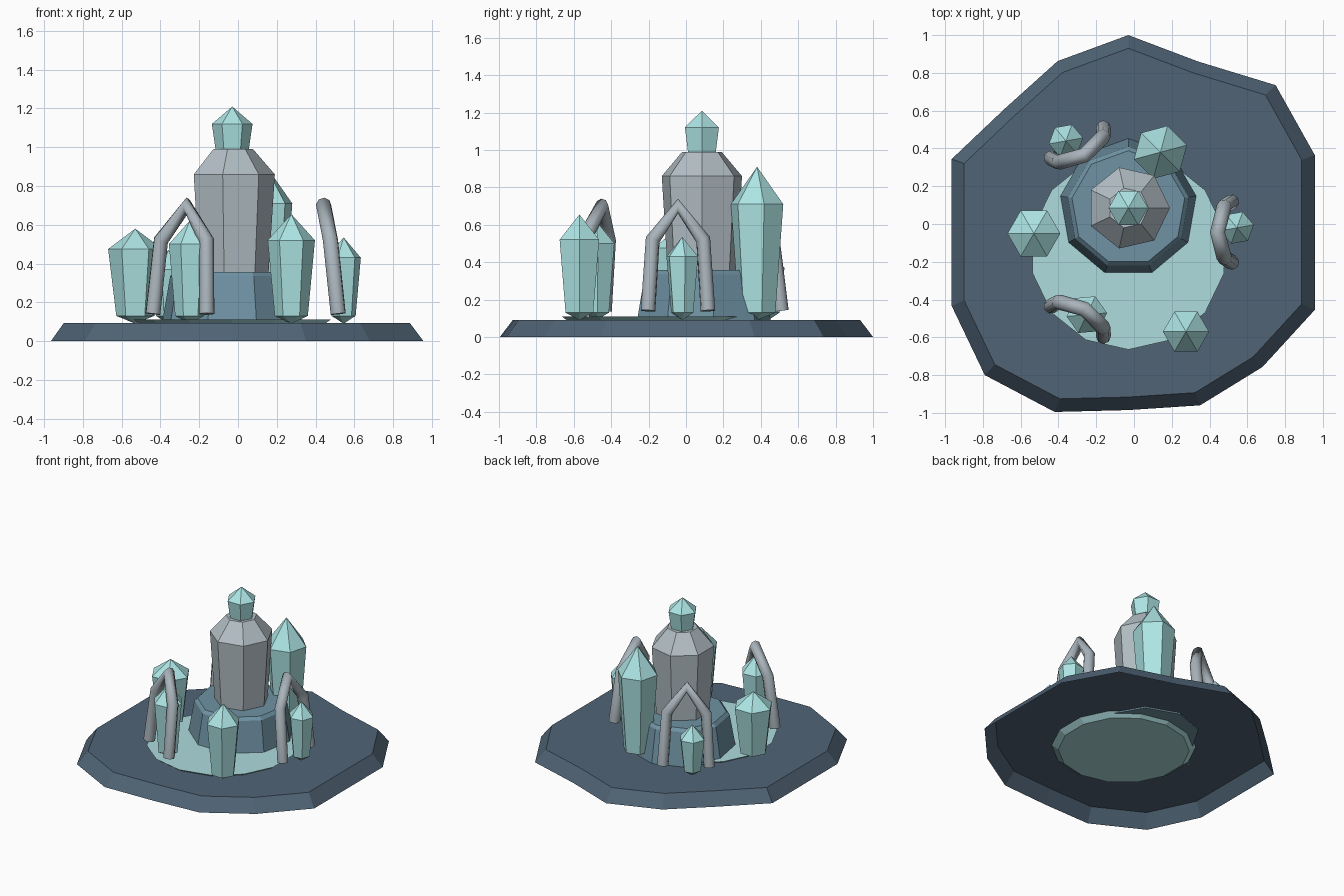
import bpy
from math import sin, cos, pi, radians

if "Cube" in bpy.data.objects:
    bpy.data.objects.remove(bpy.data.objects["Cube"])


def material(name, rgb):
    m = bpy.data.materials.new(name)
    m.diffuse_color = (*rgb, 1)
    m.use_nodes = True
    m.node_tree.nodes["Principled BSDF"].inputs["Base Color"].default_value = m.diffuse_color
    return m


SLATE = material("dark_slate", (0.08, 0.127, 0.18))
STONE = material("blue_stone", (0.16, 0.29, 0.37))
PALE = material("pale_stone", (0.45, 0.52, 0.56))
HORN = material("arch_grey", (0.40, 0.46, 0.50))
WATER = material("water", (0.42, 0.72, 0.73))
CRYSTAL = material("crystal", (0.42, 0.78, 0.78))


def loft(name, rings, mat, bottom=True, top=True):
    """Join rings of equal length with quads; a one-point ring makes a tip."""
    verts, faces, idx = [], [], []
    for ring in rings:
        idx.append(list(range(len(verts), len(verts) + len(ring))))
        verts += ring
    for a, b in zip(idx, idx[1:]):
        n = max(len(a), len(b))
        for i in range(n):
            j = (i + 1) % n
            if len(a) == 1:
                faces.append((a[0], b[j], b[i]))
            elif len(b) == 1:
                faces.append((a[i], a[j], b[0]))
            else:
                faces.append((a[i], a[j], b[j], b[i]))
    if bottom and len(idx[0]) > 2:
        faces.append(idx[0][::-1])
    if top and len(idx[-1]) > 2:
        faces.append(idx[-1])
    me = bpy.data.meshes.new(name)
    me.from_pydata(verts, [], faces)
    me.materials.append(mat)
    ob = bpy.data.objects.new(name, me)
    bpy.context.collection.objects.link(ob)
    return ob


def prism(name, x, y, n, turn, profile, mat):
    """Faceted turned solid from (radius, z) pairs; radius 0 is a tip."""
    rings = []
    for r, z in profile:
        rings.append([(x, y, z)] if r == 0 else [
            (x + r * cos(turn + 2 * pi * i / n), y + r * sin(turn + 2 * pi * i / n), z)
            for i in range(n)])
    return loft(name, rings, mat)


# Irregular ground slab, bevelled edge, open underneath
outline = [(-.03, 1), (-.405, .862), (-.685, .61), (-.965, .344), (-.965, -.434),
           (-.79, -.80), (-.42, -.995), (-.03, -.985), (.35, -.96), (.68, -.757),
           (.957, -.455), (.957, .365), (.75, .735), (.34, .86)]
loft("ground_slab", [
    [(x, y, 0) for x, y in outline],
    [(-.03 + (x + .03) * .93, y * .93, .092) for x, y in outline]],
    SLATE, bottom=False)

# Shallow pool
prism("pool", -.03, -.145, 14, pi / 2, [(.45, .06), (.52, .11)], WATER)

# Central tower
prism("tower_foot", -.03, .085, 9, pi / 2,
      [(.37, .08), (.325, .335), (.303, .357)], STONE)
prism("tower_column", -.03, .085, 7, 0,
      [(.187, .34), (.22, .86), (.108, .99)], PALE)
prism("tower_crystal", -.03, .085, 6, 0,
      [(0, .92), (.08, .95), (.105, 1.12), (0, 1.21)], CRYSTAL)

# Standing crystals: x, y, radius, shoulder z, apex z, turn
crystals = [
    (-.53, -.05, .14, .475, .58, 0),
    (.14, .38, .145, .71, .91, 15),
    (-.36, .44, .092, .37, .47, 10),
    (.545, -.02, .09, .43, .535, 10),
    (-.25, -.48, .107, .50, .62, 5),
    (.275, -.57, .122, .52, .655, 0),
]
for i, (x, y, r, sh, apex, t) in enumerate(crystals, 1):
    prism(f"crystal_{i}", x, y, 6, radians(t),
          [(0, .09), (r * .7, .13), (r, sh), (0, apex)], CRYSTAL)

# Three leaning arches spaced around the pool: (radial, tangential, z)
path = [(.545, -.16, .14), (.505, -.135, .52), (.47, 0, .70),
        (.505, .135, .52), (.545, .16, .14)]
for k in range(3):
    c, s = cos(k * 2 * pi / 3), sin(k * 2 * pi / 3)
    cu = bpy.data.curves.new(f"arch_{k + 1}", 'CURVE')
    cu.dimensions = '3D'
    cu.bevel_depth = .04
    cu.bevel_resolution = 2
    cu.use_fill_caps = True
    sp = cu.splines.new('POLY')
    sp.points.add(len(path) - 1)
    for p, (r, t, z) in zip(sp.points, path):
        p.co = (-.028 + r * c - t * s, -.043 + r * s + t * c, z, 1)
    sp.use_smooth = True
    cu.materials.append(HORN)
    bpy.context.collection.objects.link(bpy.data.objects.new(f"arch_{k + 1}", cu))
